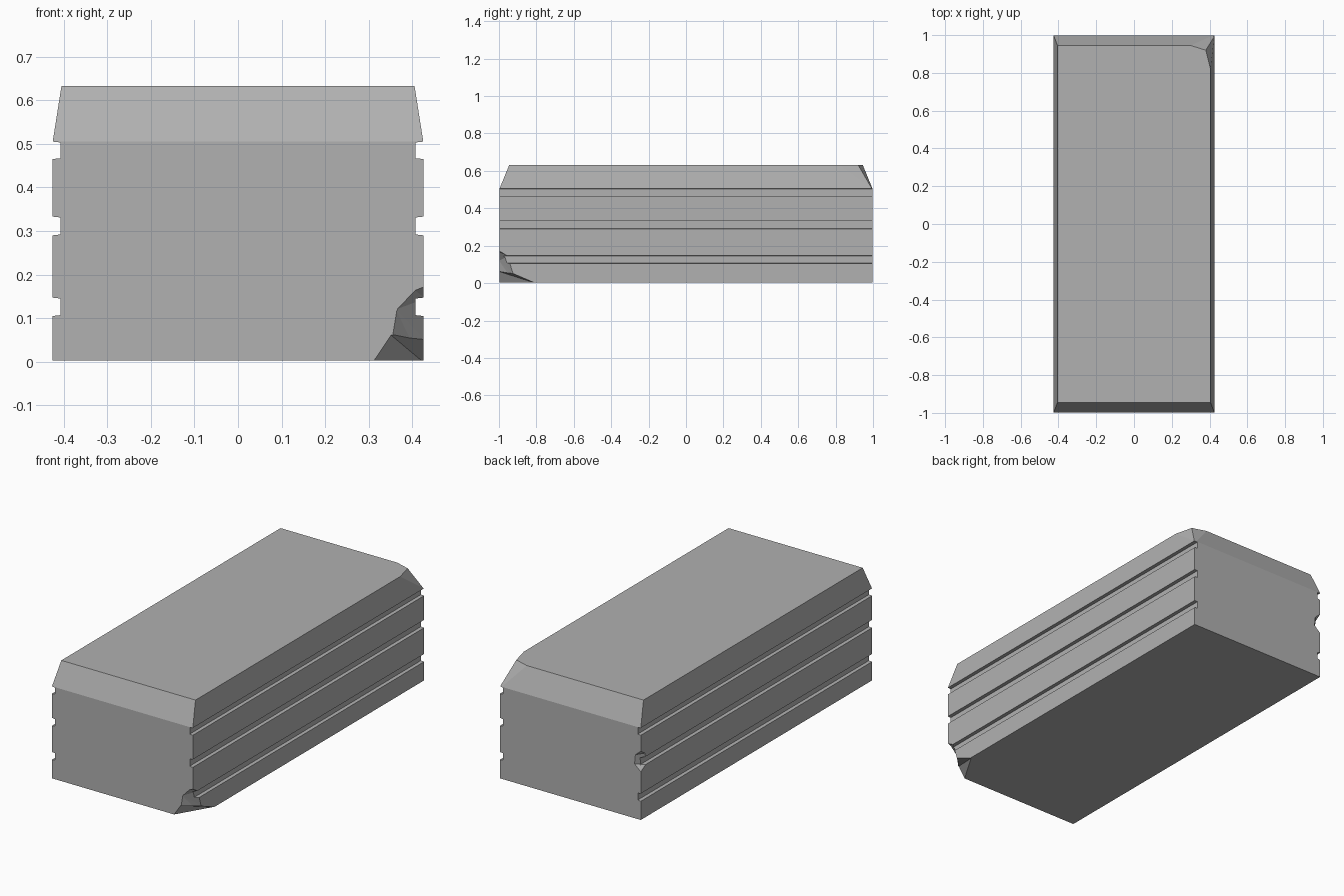
import bpy, bmesh
from mathutils import Vector

if "Cube" in bpy.data.objects:
    bpy.data.objects.remove(bpy.data.objects["Cube"])

HALF_W, INSET, LENGTH = 0.425, 0.407, 0.997
BASE, SHOULDER, TOP = 0.003, 0.505, 0.632
CENTRE = Vector((0, 0, 0.3))


def slice_off(bm, a, b, c):
    """Cut away everything outside the plane through three points."""
    a, b, c = map(Vector, (a, b, c))
    normal = (b - a).cross(c - a).normalized()
    if normal.dot(CENTRE - a) > 0:
        normal = -normal
    bmesh.ops.bisect_plane(bm, geom=bm.verts[:] + bm.edges[:] + bm.faces[:],
                           plane_co=a, plane_no=normal, clear_outer=True)
    bmesh.ops.holes_fill(bm, edges=[e for e in bm.edges if e.is_boundary])


def to_object(bm, name):
    bmesh.ops.recalc_face_normals(bm, faces=bm.faces[:])
    mesh = bpy.data.meshes.new(name)
    bm.to_mesh(mesh)
    bm.free()
    obj = bpy.data.objects.new(name, mesh)
    bpy.context.collection.objects.link(obj)
    obj.data.materials.append(stone)
    return obj


def chip(target, points):
    """Knock a convex lump out of the target."""
    bm = bmesh.new()
    for p in points:
        bm.verts.new(p)
    bmesh.ops.convex_hull(bm, input=bm.verts[:])
    loose = [v for v in bm.verts if not v.link_faces]
    bmesh.ops.delete(bm, geom=loose, context='VERTS')
    cutter = to_object(bm, "chip_cutter")
    cutter.hide_render = True
    mod = target.modifiers.new("chip", 'BOOLEAN')
    mod.operation, mod.solver, mod.object = 'DIFFERENCE', 'EXACT', cutter
    bpy.context.view_layer.objects.active = target
    bpy.ops.object.modifier_apply(modifier=mod.name)
    bpy.data.objects.remove(cutter)


# Dark grey stone
stone = bpy.data.materials.new("stone")
stone.diffuse_color = (0.44, 0.44, 0.44, 1)
stone.use_nodes = True
stone.node_tree.nodes["Principled BSDF"].inputs["Base Color"].default_value = stone.diffuse_color

# Cross-section with three grooves per side, mirrored in x
side = [(HALF_W, BASE)]
for low, high in ((0.105, 0.147), (0.29, 0.333), (0.465, SHOULDER)):
    side += [(HALF_W, low), (INSET, low + 0.002), (INSET, high - 0.002), (HALF_W, high)]
side.append((0.405, TOP))
profile = side + [(-x, z) for x, z in reversed(side)]

# Extrude along the length
bm = bmesh.new()
face = bm.faces.new([bm.verts.new((x, -LENGTH, z)) for x, z in profile])
ext = bmesh.ops.extrude_face_region(bm, geom=[face])
bmesh.ops.translate(bm, vec=(0, 2 * LENGTH, 0),
                    verts=[g for g in ext['geom'] if isinstance(g, bmesh.types.BMVert)])

# Sloped top edge at both ends
for s in (-1, 1):
    slice_off(bm, (-1, s * LENGTH, SHOULDER), (1, s * LENGTH, SHOULDER), (0, s * 0.945, TOP))

# Broken top corner at the back right
ridge_top, ridge_low = (0.38, 0.92, TOP), (0.42, 0.985, 0.52)
slice_off(bm, (0.30, 0.945, TOP), ridge_top, ridge_low)
slice_off(bm, (0.405, 0.82, TOP), ridge_top, ridge_low)
block = to_object(bm, "stone_block")

# Broken bottom corner at the front right: steep break, then shallow flake
chip(block, [(0.345, -1, -0.02), (0.352, -1, 0.06), (0.362, -1, 0.12), (0.405, -1, 0.165),
             (0.43, -1, 0.175), (0.43, -0.95, 0.145), (0.43, -0.945, 0.10),
             (0.43, -0.92, 0.05), (0.43, -0.90, -0.02), (0.5, -1.1, -0.05), (0.5, -1.1, 0.1)])
chip(block, [(0.305, -1, -0.005), (0.35, -1, 0.062), (0.43, -0.93, 0.055),
             (0.43, -0.79, -0.005), (0.5, -1.1, -0.05), (0.5, -1.1, 0.03)])

# Small chip in the back left edge at the middle groove
chip(block, [(-0.43, 1, 0.385), (-0.39, 1, 0.35), (-0.385, 1, 0.30), (-0.43, 1, 0.26),
             (-0.43, 0.955, 0.355), (-0.43, 0.945, 0.29), (-0.5, 1.08, 0.33)])
